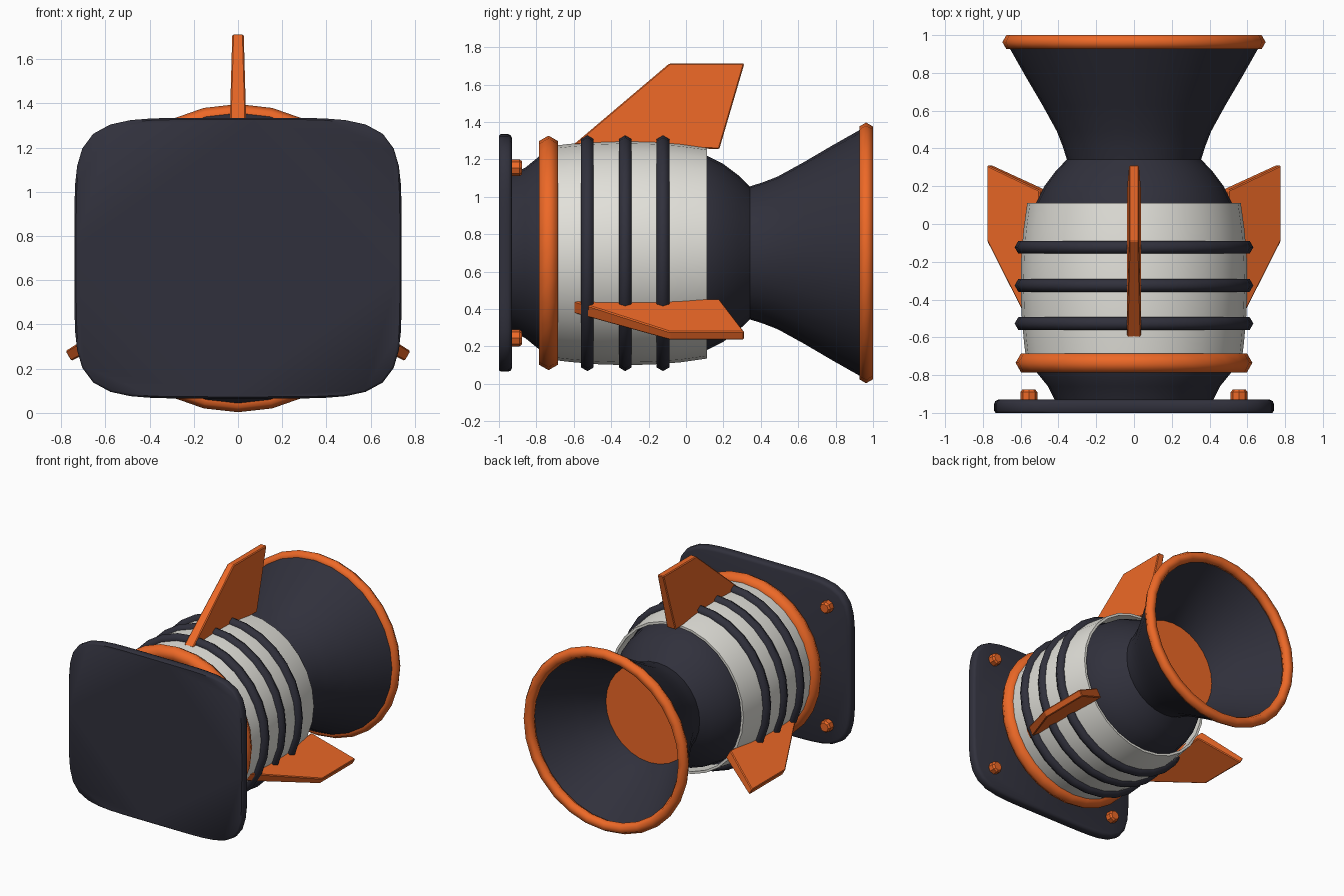
import bpy, bmesh, math
from mathutils import Vector

if "Cube" in bpy.data.objects:
    bpy.data.objects.remove(bpy.data.objects["Cube"])

CZ = 0.70      # height of the long axis
SEG = 28


def material(name, rgb):
    m = bpy.data.materials.new(name)
    m.diffuse_color = (*rgb, 1)
    m.use_nodes = True
    m.node_tree.nodes["Principled BSDF"].inputs["Base Color"].default_value = m.diffuse_color
    return m


DARK = material("dark", (0.03, 0.03, 0.045))
ORANGE = material("orange", (0.85, 0.14, 0.02))
WHITE = material("white", (0.76, 0.75, 0.70))


def finish(name, bm, mat, smooth=True, angle=40):
    bmesh.ops.recalc_face_normals(bm, faces=bm.faces[:])
    me = bpy.data.meshes.new(name)
    bm.to_mesh(me)
    bm.free()
    me.materials.append(mat)
    ob = bpy.data.objects.new(name, me)
    bpy.context.collection.objects.link(ob)
    if smooth:
        bpy.ops.object.select_all(action='DESELECT')
        ob.select_set(True)
        bpy.context.view_layer.objects.active = ob
        bpy.ops.object.shade_smooth_by_angle(angle=math.radians(angle))
    return ob


def circle(r):
    return [(r * math.cos(2 * math.pi * i / SEG), r * math.sin(2 * math.pi * i / SEG))
            for i in range(SEG)]


def loft(name, rings, mat, caps=True, closed=False, angle=40):
    """Skin a list of (y, [(x, z)...]) loops running along the y axis."""
    bm = bmesh.new()
    loops = [[bm.verts.new((x, y, z + CZ)) for x, z in pts] for y, pts in rings]
    pairs = list(zip(loops, loops[1:]))
    if closed:
        pairs.append((loops[-1], loops[0]))
    for a, b in pairs:
        n = len(a)
        for i in range(n):
            bm.faces.new((a[i], a[(i + 1) % n], b[(i + 1) % n], b[i]))
    if caps and not closed:
        bm.faces.new(loops[0])
        bm.faces.new(loops[-1])
    return finish(name, bm, mat, angle=angle)


def lathe(name, profile, mat, **kw):
    return loft(name, [(y, circle(r)) for y, r in profile], mat, **kw)


def shell(name, profile, thick, mat):
    """Open tube with wall thickness."""
    inner = [(y, r - thick) for y, r in reversed(profile)]
    return lathe(name, profile + inner, mat, closed=True)


def hoop(name, y, outer, minor, mat):
    """Ring with a six-sided section."""
    prof = [(y + minor * math.sin(k * math.pi / 3),
             outer - minor + minor * math.cos(k * math.pi / 3)) for k in range(6)]
    return lathe(name, prof, mat, closed=True, angle=65)


# Mounting plate: rounded rectangle with a softened back edge
def squircle(a, b, n=5.7, count=64):
    pts = []
    for i in range(count):
        t = 2 * math.pi * i / count
        c, s = math.cos(t), math.sin(t)
        k = (abs(c) ** n + abs(s) ** n) ** (-1 / n)
        pts.append((a * k * c, b * k * s))
    return pts


loft("mounting_plate", [(y, squircle(0.74 - d, 0.635 - d)) for y, d in
     ((-1.0, 0.008), (-0.99, 0), (-0.95, 0), (-0.937, 0.006), (-0.93, 0.02))], DARK, angle=50)

# Plate bolts
for i, (sx, sz) in enumerate(((-1, -1), (1, -1), (-1, 1), (1, 1))):
    bm = bmesh.new()
    rings = []
    for y, r in ((-0.94, 0.045), (-0.89, 0.045), (-0.876, 0.034)):
        rings.append([bm.verts.new((sx * 0.557 + r * math.cos(k * math.pi / 4), y,
                                    CZ + sz * 0.455 + r * math.sin(k * math.pi / 4)))
                      for k in range(8)])
    for a, b in zip(rings, rings[1:]):
        for k in range(8):
            bm.faces.new((a[k], a[(k + 1) % 8], b[(k + 1) % 8], b[k]))
    bm.faces.new(rings[0])
    bm.faces.new(rings[-1])
    finish(f"plate_bolt_{i + 1}", bm, ORANGE, smooth=False)

# Inner dark hull
lathe("inner_hull", [(-0.94, 0.415), (-0.86, 0.455), (-0.78, 0.52), (-0.6, 0.55), (-0.33, 0.562),
                     (-0.05, 0.55), (0.11, 0.52), (0.2, 0.475), (0.28, 0.415), (0.345, 0.352)], DARK)

# White casing, open at the rear
shell("outer_casing", [(-0.73, 0.57), (-0.62, 0.583), (-0.48, 0.595), (-0.33, 0.60),
                       (-0.18, 0.597), (-0.03, 0.585), (0.112, 0.565)], 0.018, WHITE)

# Hoops round the casing
hoop("front_collar", -0.735, 0.627, 0.058, ORANGE)
for i, y in enumerate((-0.527, -0.325, -0.123)):
    hoop(f"casing_rib_{i + 1}", y, 0.632, 0.039, DARK)

# Flared nozzle, rim and glowing disc inside
shell("nozzle", [(0.34, 0.355), (0.41, 0.377), (0.49, 0.408), (0.63, 0.485), (0.78, 0.573),
                 (0.96, 0.675)], 0.018, DARK)
hoop("nozzle_rim", 0.963, 0.697, 0.042, ORANGE)
lathe("burner_disc", [(0.415, 0.365), (0.44, 0.375)], ORANGE)


# Three tapered fins: the upper one is taller
def fin(name, angle, tip):
    out = Vector((math.cos(angle), 0, math.sin(angle)))
    side = Vector((-math.sin(angle), 0, math.cos(angle)))
    outline = ((-0.6, 0.58, 0.038), (-0.09, tip, 0.026), (0.312, tip, 0.026), (0.178, 0.555, 0.038))
    bm = bmesh.new()
    faces = [[bm.verts.new(Vector((0, y, CZ)) + out * r + side * (s * w)) for y, r, w in outline]
             for s in (-1, 1)]
    a, b = faces
    bm.faces.new(a)
    bm.faces.new(b)
    for k in range(4):
        bm.faces.new((a[k], a[(k + 1) % 4], b[(k + 1) % 4], b[k]))
    bmesh.ops.recalc_face_normals(bm, faces=bm.faces[:])
    bmesh.ops.bevel(bm, geom=bm.edges[:], offset=0.006, segments=1, affect='EDGES')
    finish(name, bm, ORANGE, smooth=False)


fin("top_fin", math.pi / 2, 1.012)
fin("left_fin", math.radians(210), 0.885)
fin("right_fin", math.radians(-30), 0.885)
